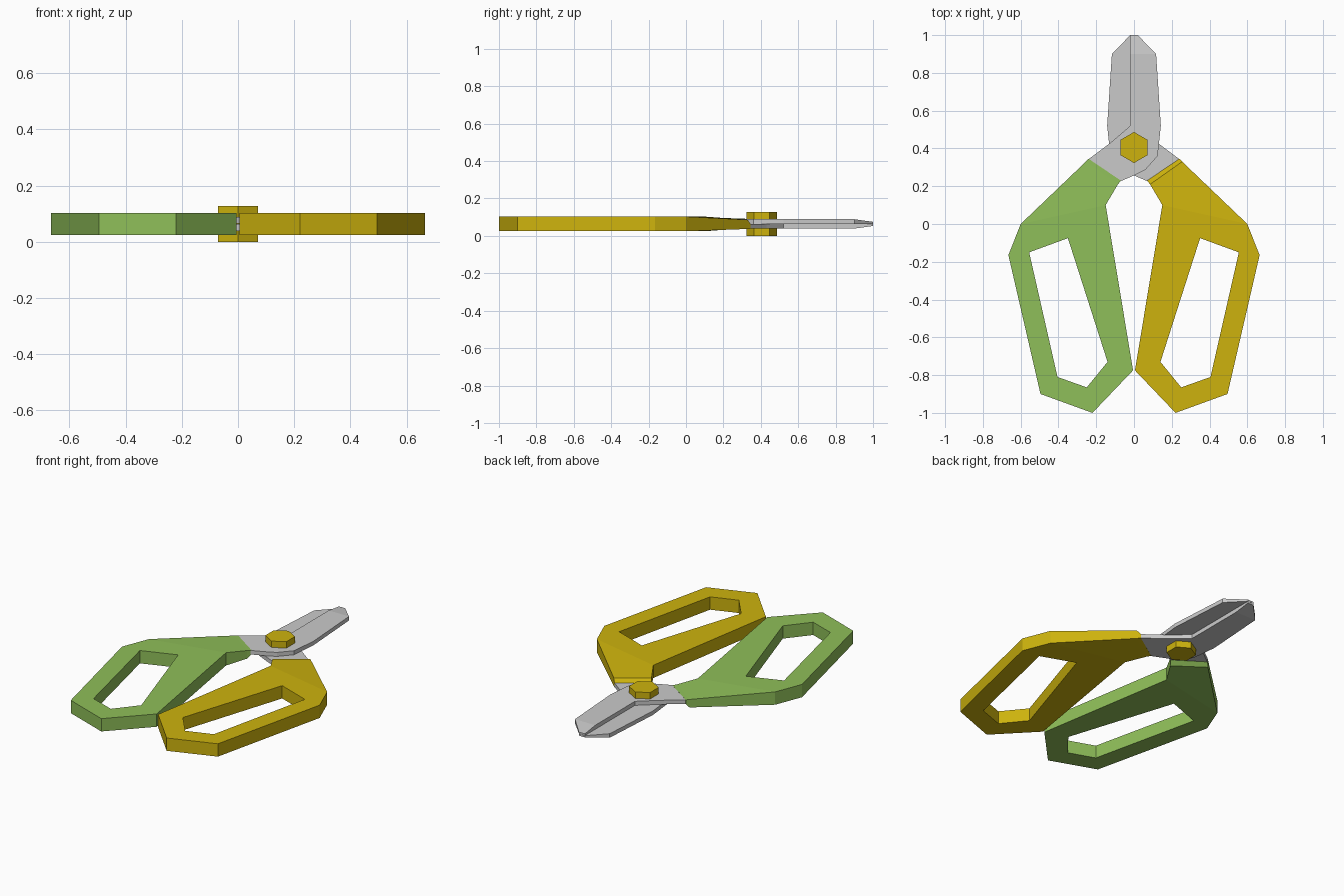
import bpy, bmesh, math

if "Cube" in bpy.data.objects:
    bpy.data.objects.remove(bpy.data.objects["Cube"])

C = 0.064  # mid height; each half is the other one turned over about this level


def material(name, rgb):
    m = bpy.data.materials.new(name)
    m.diffuse_color = (*rgb, 1)
    m.use_nodes = True
    m.node_tree.nodes["Principled BSDF"].inputs["Base Color"].default_value = m.diffuse_color
    return m


GREEN = material("green plastic", (0.275, 0.52, 0.10))
YELLOW = material("yellow plastic", (0.61, 0.45, 0.004))
STEEL = material("grey steel", (0.59, 0.59, 0.59))


def plate(name, pts, faces, mat, flip):
    """Closed plate: pts are (x, y, bottom, top) relative to C; sides fill the outline."""
    bm = bmesh.new()
    s = -1 if flip else 1
    low = [bm.verts.new((s * x, y, C + s * b)) for x, y, b, t in pts]
    top = [bm.verts.new((s * x, y, C + s * t)) for x, y, b, t in pts]
    edges = [(f[i], f[(i + 1) % len(f)]) for f in faces for i in range(len(f))]
    for f in faces:
        bm.faces.new([top[i] for i in f])
        bm.faces.new([low[i] for i in reversed(f)])
    for a, b in edges:
        if (b, a) not in edges:
            bm.faces.new((low[a], low[b], top[b], top[a]))
    bmesh.ops.recalc_face_normals(bm, faces=bm.faces[:])
    me = bpy.data.meshes.new(name)
    bm.to_mesh(me)
    bm.free()
    me.materials.append(mat)
    ob = bpy.data.objects.new(name, me)
    bpy.context.collection.objects.link(ob)


# handle: outer loop, finger hole, then the neck narrowing to the blade
H = 0.039
outer = [(-.60, 0), (-.665, -.165), (-.495, -.90), (-.22, -1), (-.005, -.775), (-.15, .10)]
hole = [(-.555, -.15), (-.405, -.81), (-.25, -.865), (-.14, -.73), (-.35, -.075)]
handle_pts = [(x, y, -H, H) for x, y in outer + hole]
handle_pts += [(-.255, .33, -.022, .027), (-.085, .21, -.022, .027),
               (-.24, .345, 0, .0255), (-.07, .23, 0, .0255)]
handle_faces = [(1, 2, 7, 6), (2, 3, 8, 7), (3, 4, 9, 8), (4, 5, 10, 9), (5, 0, 10),
                (0, 1, 6, 10), (0, 5, 12, 11), (11, 12, 14, 13)]

# blade: tang, straight cutting edge and thinned tip
T = 0.025
outline = [(-.245, .34), (-.075, .225), (0, .257), (.06, .287), (.125, .36), (.142, .52),
           (.117, .90), (-.02, .90), (-.02, .52), (-.125, .43)]
blade_pts = [(x, y, .0005, T) for x, y in outline]
blade_pts += [(.02, 1, .0005, .011), (-.02, 1, .0005, .011)]
blade_faces = [tuple(range(10)), (7, 6, 10, 11)]
blade_faces = [blade_faces[0], (7, 6, 10, 11)]

for side, mat, flip in (("left", GREEN, False), ("right", YELLOW, True)):
    plate(side + "_handle", handle_pts, handle_faces, mat, flip)
    plate(side + "_blade", blade_pts, blade_faces, STEEL, flip)

# hexagonal pivot bolt
R = 0.082
hexagon = [(R * math.sin(i * math.pi / 3), .405 + R * math.cos(i * math.pi / 3), -C, C) for i in range(6)]
plate("pivot_bolt", hexagon, [tuple(range(6))], YELLOW, False)
